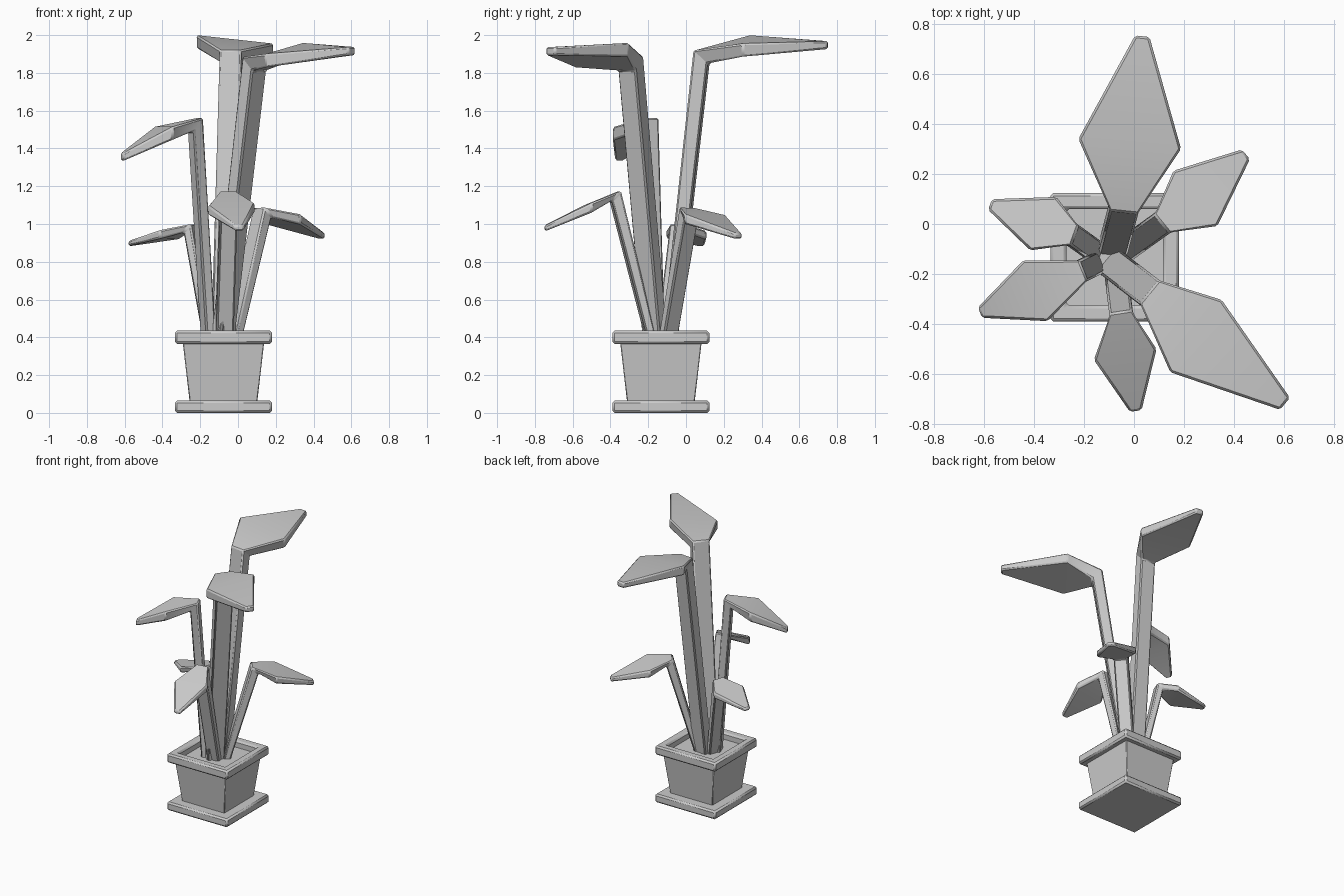
import bpy, bmesh
from mathutils import Vector

if "Cube" in bpy.data.objects:
    bpy.data.objects.remove(bpy.data.objects["Cube"])

CX, CY = -0.077, -0.133   # pot centre


def finish(name, rings, bevel, closed=False):
    """Loft a stack of 4-point rings into a bevelled object."""
    bm = bmesh.new()
    loops = [[bm.verts.new(p) for p in r] for r in rings]
    pairs = list(zip(loops, loops[1:]))
    if closed:
        pairs.append((loops[-1], loops[0]))
    else:
        bm.faces.new(loops[0])
        bm.faces.new(loops[-1])
    for a, b in pairs:
        for i in range(4):
            j = (i + 1) % 4
            bm.faces.new((a[i], a[j], b[j], b[i]))
    bmesh.ops.recalc_face_normals(bm, faces=bm.faces)
    me = bpy.data.meshes.new(name)
    bm.to_mesh(me)
    bm.free()
    ob = bpy.data.objects.new(name, me)
    bpy.context.collection.objects.link(ob)
    mod = ob.modifiers.new("edge_bevel", 'BEVEL')
    mod.width = bevel
    mod.segments = 1
    mod.limit_method = 'ANGLE'
    mod.angle_limit = 0.6
    for o in bpy.context.selected_objects:
        o.select_set(False)
    bpy.context.view_layer.objects.active = ob
    ob.select_set(True)
    bpy.ops.object.shade_smooth_by_angle()
    return ob


def square(h, z):
    return [(CX + sx * h, CY + sy * h, z) for sx, sy in ((-1, -1), (1, -1), (1, 1), (-1, 1))]


def leaf(name, base, bend, left, right, tip, w, out, thick):
    """Stem rising from base to bend, then a diamond blade through left/right to tip."""
    base, bend, left, right, tip = (Vector(v) for v in (base + (0.37,), bend, left, right, tip))
    d = tip - bend
    d.z = 0
    d.normalize()
    s = Vector((-d.y, d.x, 0))
    down = Vector((0, 0, -thick))

    def ring(l, r, off):
        return [l, r, r + off, l + off]

    finish(name, [
        ring(base + s * w, base - s * w, d * out),
        ring(bend + s * w, bend - s * w, d * out + down),
        ring(left, right, down),
        ring(tip + s * w * 0.5, tip - s * w * 0.5, down * 0.6),
    ], 0.009)


# Pot
finish("saucer", [square(0.257, 0), square(0.257, 0.065)], 0.012)
finish("pot_body", [square(0.178, 0.05), square(0.217, 0.385)], 0.004)
finish("pot_rim", [square(0.257, 0.365), square(0.257, 0.435),
                   square(0.193, 0.435), square(0.193, 0.365)], 0.012, closed=True)

# Tall leaves
leaf("back_leaf", (-0.085, -0.125), (-0.04, 0.045, 1.92),
     (-0.222, 0.34, 2.0), (0.188, 0.30, 1.955), (0.033, 0.75, 1.968), 0.058, 0.075, 0.07)
leaf("front_right_leaf", (-0.11, -0.14), (0.06, -0.27, 1.885),
     (0.35, -0.303, 1.96), (0.145, -0.592, 1.90), (0.603, -0.718, 1.937), 0.062, 0.07, 0.072)
leaf("left_leaf", (-0.13, -0.15), (-0.2, -0.185, 1.562),
     (-0.345, -0.388, 1.515), (-0.442, -0.145, 1.515), (-0.615, -0.354, 1.375), 0.045, 0.055, 0.07)

# Short leaves
leaf("back_left_leaf", (-0.13, -0.12), (-0.235, -0.045, 1.0),
     (-0.415, -0.105, 0.968), (-0.31, 0.108, 0.965), (-0.575, 0.078, 0.91), 0.045, 0.042, 0.045)
leaf("back_right_leaf", (-0.05, -0.115), (0.11, 0.0, 1.088),
     (0.158, 0.213, 1.047), (0.333, -0.008, 1.052), (0.447, 0.278, 0.952), 0.05, 0.05, 0.053)
leaf("front_leaf", (-0.077, -0.155), (-0.053, -0.35, 1.175),
     (0.09, -0.5, 1.112), (-0.16, -0.543, 1.098), (0.007, -0.747, 0.993), 0.047, 0.05, 0.052)
